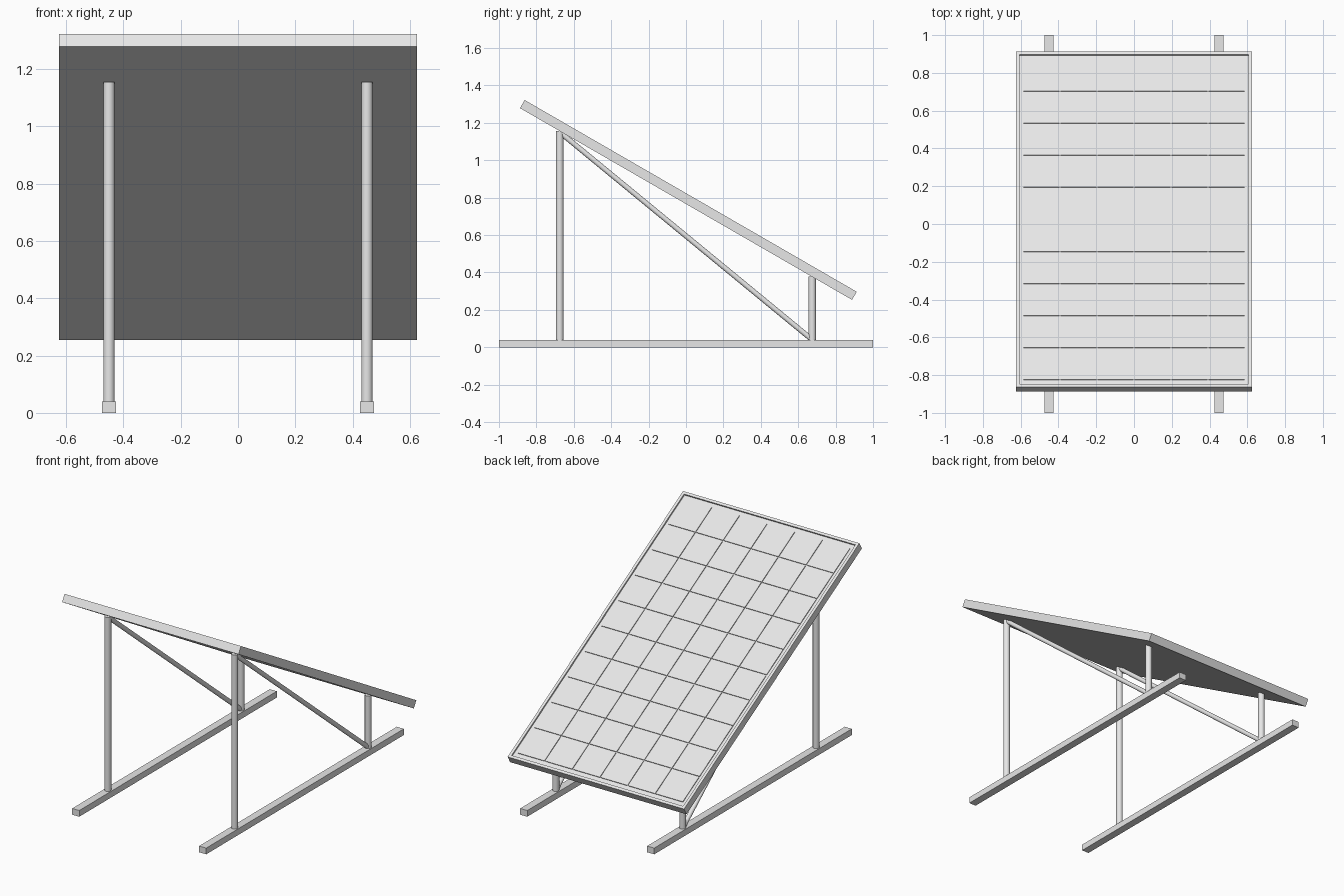
import bpy, bmesh, math
from mathutils import Vector, Matrix

if "Cube" in bpy.data.objects:
    bpy.data.objects.remove(bpy.data.objects["Cube"])

TILT = Matrix.Translation((0, 0, 0.766)) @ Matrix.Rotation(math.radians(-30), 4, 'X')

grey = bpy.data.materials.new("plain_grey")
grey.diffuse_color = (0.8, 0.8, 0.8, 1)
grey.use_nodes = True
grey.node_tree.nodes["Principled BSDF"].inputs["Base Color"].default_value = grey.diffuse_color


def finish(name, bm):
    me = bpy.data.meshes.new(name)
    bm.to_mesh(me)
    bm.free()
    me.materials.append(grey)
    ob = bpy.data.objects.new(name, me)
    bpy.context.collection.objects.link(ob)
    return ob


def box_bm(size, center):
    bm = bmesh.new()
    bmesh.ops.create_cube(bm, size=1, matrix=Matrix.Translation(center) @ Matrix.Diagonal((*size, 1)))
    return bm


def tube(name, a, b, radius):
    a, b = Vector(a), Vector(b)
    d = b - a
    m = Matrix.Translation((a + b) / 2) @ d.to_track_quat('Z', 'Y').to_matrix().to_4x4()
    bm = bmesh.new()
    bmesh.ops.create_cone(bm, cap_ends=True, segments=24, radius1=radius, radius2=radius,
                          depth=d.length, matrix=m)
    for f in bm.faces:
        f.smooth = len(f.verts) == 4
    for e in bm.edges:
        e.smooth = all(f.smooth for f in e.link_faces)
    return finish(name, bm)


# Panel tray: slab with a raised rim around a shallow recess
bm = box_bm((1.25, 2.05, 0.05), (0, 0, 0.025))
top = max(bm.faces, key=lambda f: f.calc_center_median().z)
bmesh.ops.inset_region(bm, faces=[top], thickness=0.025)
floor = bmesh.ops.inset_region(bm, faces=[top], thickness=0.0)
bmesh.ops.translate(bm, verts=top.verts, vec=(0, 0, -0.01))
bmesh.ops.remove_doubles(bm, verts=bm.verts, dist=1e-5)
finish("panel_frame", bm).matrix_world = TILT

# Solar cells: one tile arrayed 6 x 10
PITCH, CELL = 0.196, 0.19
bm = box_bm((CELL, CELL, 0.005), (-2.5 * PITCH, -4.5 * PITCH, 0.0425))
cells = finish("solar_cells", bm)
cells.matrix_world = TILT
for axis, count in ((0, 6), (1, 10)):
    arr = cells.modifiers.new("array", 'ARRAY')
    arr.count = count
    arr.use_relative_offset = False
    arr.use_constant_offset = True
    arr.constant_offset_displace = [PITCH if i == axis else 0 for i in range(3)]

# Two identical side supports
for side, x in (("left", -0.45), ("right", 0.45)):
    finish(side + "_ground_rail", box_bm((0.05, 2.0, 0.04), (x, 0, 0.02)))
    tube(side + "_tall_leg", (x, -0.675, 0.04), (x, -0.675, 1.155), 0.02)
    tube(side + "_short_leg", (x, 0.675, 0.04), (x, 0.675, 0.377), 0.02)
    tube(side + "_brace", (x, -0.675, 1.15), (x, 0.675, 0.04), 0.014)
